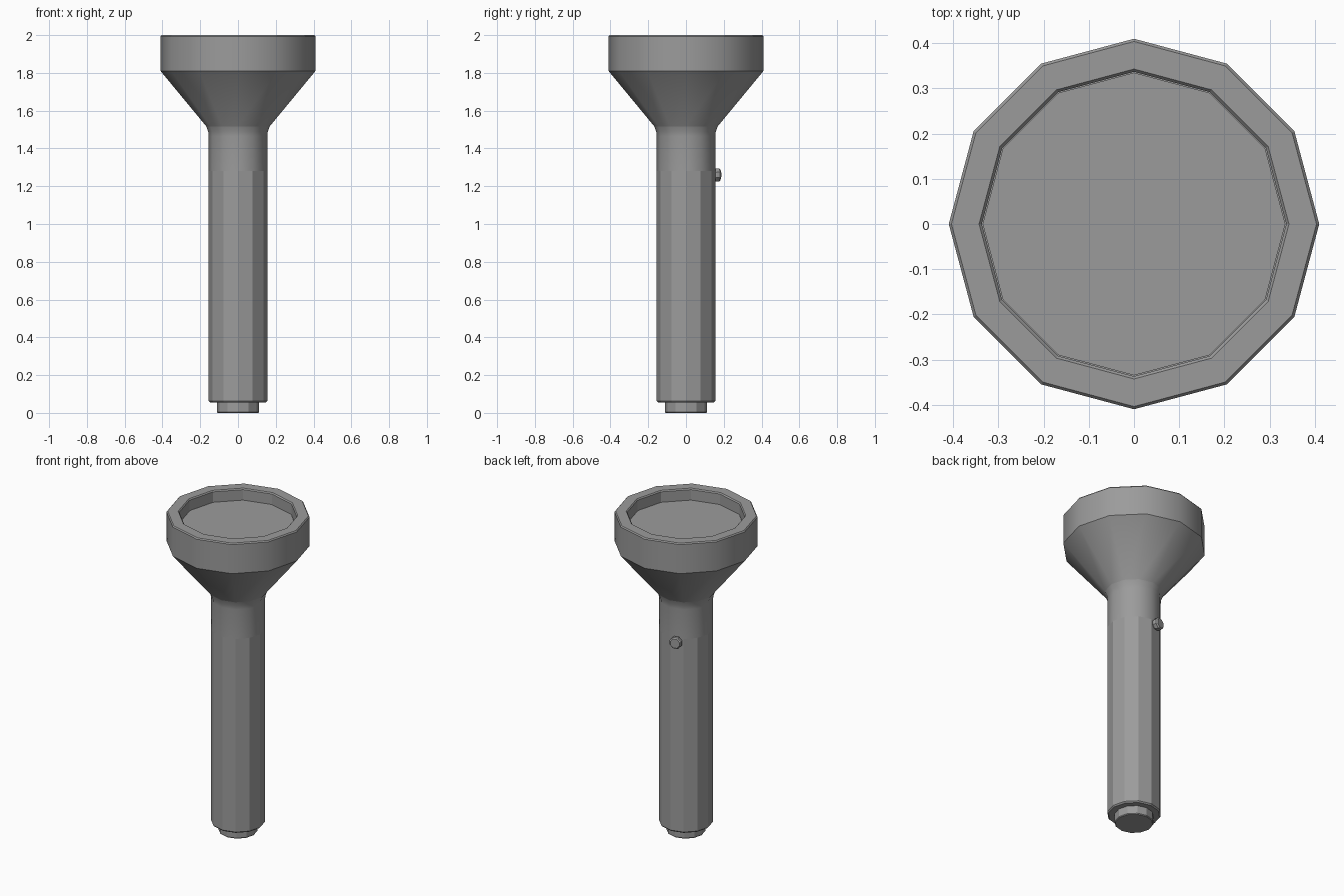
import bpy, bmesh
from math import cos, sin, pi, radians
from mathutils import Matrix

cube = bpy.data.objects.get("Cube")
if cube:
    bpy.data.objects.remove(cube)

grey = bpy.data.materials.new("plain_grey")
grey.use_nodes = True
colour = (0.33, 0.33, 0.33, 1)
grey.diffuse_color = colour
grey.node_tree.nodes["Principled BSDF"].inputs["Base Color"].default_value = colour


def lathe(name, profile, sides, smooth_rows=(), turn=0):
    """Sweep (radius, z) points round z; smooth_rows are rounded, the rest flat."""
    bm = bmesh.new()
    rings = []
    for r, z in profile:
        angles = [turn + 2 * pi * i / sides for i in range(sides)]
        rings.append([bm.verts.new((r * cos(a), r * sin(a), z)) for a in angles])
    for row, (low, high) in enumerate(zip(rings, rings[1:])):
        for i in range(sides):
            j = (i + 1) % sides
            face = bm.faces.new((low[i], low[j], high[j], high[i]))
            face.smooth = row in smooth_rows
    bm.faces.new(rings[0][::-1])
    bm.faces.new(rings[-1])
    bm.normal_update()
    # Keep creases between rows hard
    for edge in bm.edges:
        flat = any(not f.smooth for f in edge.link_faces)
        level = abs(edge.verts[0].co.z - edge.verts[1].co.z) < 1e-5
        crease = level and edge.calc_face_angle(0) > radians(30)
        edge.smooth = not (flat or crease)
    mesh = bpy.data.meshes.new(name)
    bm.to_mesh(mesh)
    bm.free()
    mesh.materials.append(grey)
    obj = bpy.data.objects.new(name, mesh)
    bpy.context.collection.objects.link(obj)
    return obj


# Handle with a faceted grip and a rounded neck
lathe("handle", [(0.148, 0.055), (0.155, 0.063), (0.155, 1.28), (0.155, 1.465),
                 (0.158, 1.49), (0.168, 1.517)], 12, smooth_rows=(2, 3, 4))

# Flared head, rim and recessed well
lathe("lamp_head", [(0.155, 1.465), (0.158, 1.49), (0.168, 1.517), (0.41, 1.81),
                    (0.41, 1.993), (0.404, 2.0), (0.343, 2.0),
                    (0.337, 1.993), (0.337, 1.92)],
      12, smooth_rows=(0, 1, 2, 3))

# Lens lying in the well
lathe("lens", [(0.335, 1.915), (0.335, 1.928)], 12)

# Tail cap
lathe("tail_cap", [(0.108, 0), (0.112, 0.005), (0.112, 0.06)], 12)

# Push button on one flat of the grip, at the back
button = lathe("push_button", [(0.03, 0), (0.037, 0.012), (0.037, 0.03), (0.03, 0.038)],
               8, turn=pi / 8)
button.matrix_world = (Matrix.Rotation(radians(105), 4, "Z")
                       @ Matrix.Translation((0.148, 0, 1.26))
                       @ Matrix.Rotation(pi / 2, 4, "Y"))
